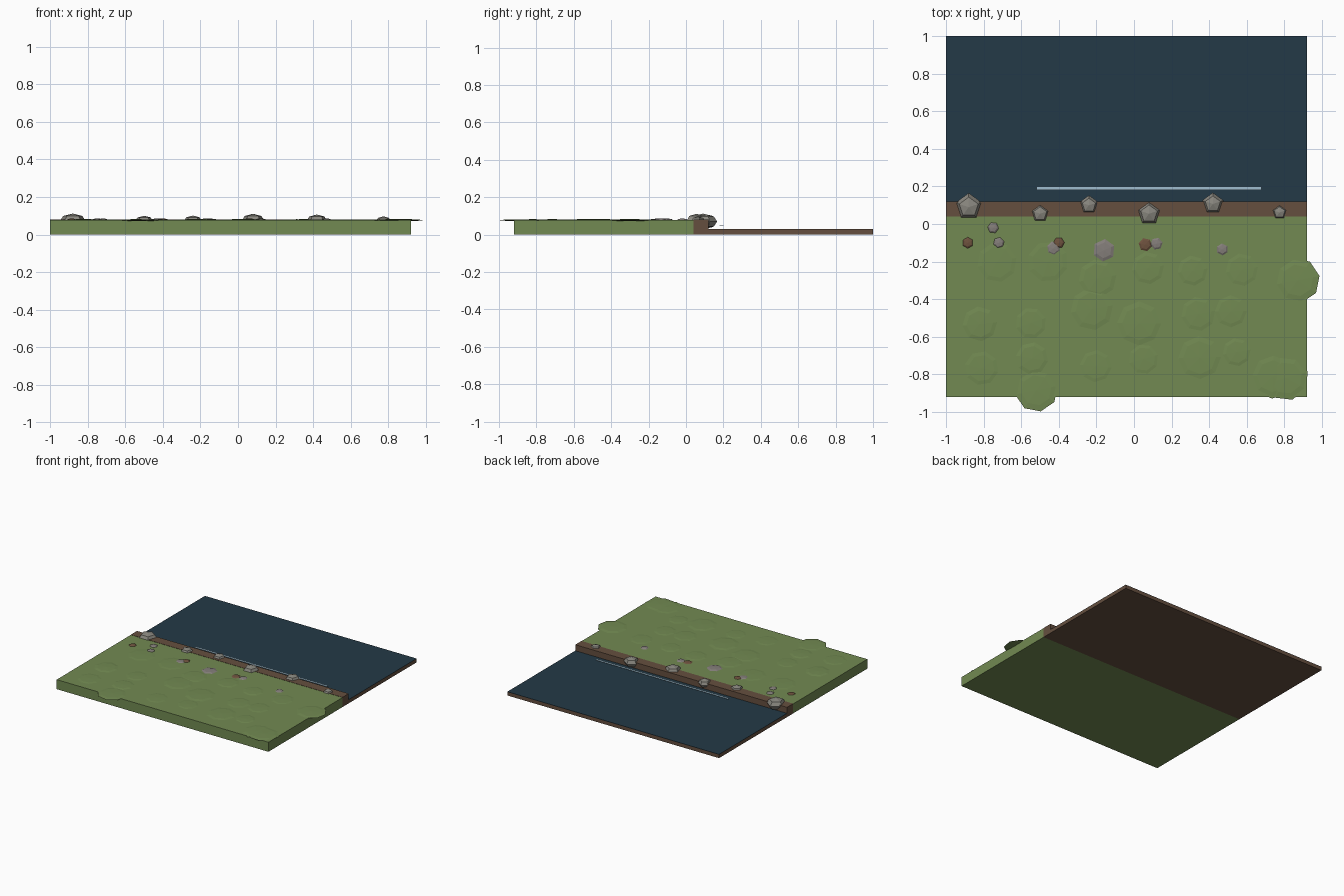
import bpy, bmesh, math, random
from mathutils import Matrix

if "Cube" in bpy.data.objects:
    bpy.data.objects.remove(bpy.data.objects["Cube"])

random.seed(4)


def lin(c):
    c /= 255
    return c / 12.92 if c <= 0.04045 else ((c + 0.055) / 1.055) ** 2.4


def material(name, r, g, b):
    m = bpy.data.materials.new(name)
    m.diffuse_color = (lin(r), lin(g), lin(b), 1)
    m.use_nodes = True
    m.node_tree.nodes["Principled BSDF"].inputs["Base Color"].default_value = m.diffuse_color
    return m


GRASS = material("grass green", 114, 138, 82)
SOIL = material("soil brown", 101, 79, 63)
WATER = material("deep water", 36, 58, 71)
FOAM = material("foam blue", 160, 190, 208)
STONE = material("stone grey", 136, 134, 126)
PEBBLE = material("pebble grey", 132, 126, 122)
CLAY = material("clay brown", 110, 82, 62)


def finish(bm, name, mat):
    bmesh.ops.recalc_face_normals(bm, faces=bm.faces)
    me = bpy.data.meshes.new(name)
    bm.to_mesh(me)
    bm.free()
    me.materials.append(mat)
    ob = bpy.data.objects.new(name, me)
    bpy.context.collection.objects.link(ob)
    return ob


def box(name, lo, hi, mat):
    bm = bmesh.new()
    size = [h - l for l, h in zip(lo, hi)]
    mid = [(h + l) / 2 for l, h in zip(lo, hi)]
    bmesh.ops.create_cube(bm, size=1, matrix=Matrix.Translation(mid) @ Matrix.Diagonal((*size, 1)))
    return finish(bm, name, mat)


def blob(name, x, y, z, r, h, mat, sides, rings, turn):
    # faceted, flattened sphere
    bm = bmesh.new()
    m = (Matrix.Translation((x, y, z)) @ Matrix.Rotation(turn, 4, 'Z')
         @ Matrix.Diagonal((r, r, h, 1)))
    bmesh.ops.create_uvsphere(bm, u_segments=sides, v_segments=rings, radius=1, matrix=m)
    # one corner points towards +y when turn is zero
    top = max((v.co for v in bm.verts if abs(v.co.z - z) < h * 0.1), key=lambda c: (c.x - x))
    ang = math.atan2(top.y - y, top.x - x)
    c = (x, y, z)
    bmesh.ops.rotate(bm, verts=bm.verts, cent=c, matrix=Matrix.Rotation(math.pi / 2 - ang + turn, 3, 'Z'))
    return finish(bm, name, mat)


# Ground, bank and water
box("grass_field", (-1, -0.92, 0), (0.92, 0.04, 0.078), GRASS)
box("soil_bank", (-1, 0.04, 0), (0.92, 0.12, 0.08), SOIL)
box("river_bed", (-1, 0.12, 0), (0.92, 1, 0.029), SOIL)
box("water_surface", (-1, 0.12, 0.029), (0.92, 1, 0.031), WATER)
box("foam_line", (-0.52, 0.18, 0.048), (0.68, 0.2, 0.05), FOAM)

# Stones along the bank: x, y, radius, top height
for i, (x, y, r, t) in enumerate([(-0.88, 0.09, 0.075, 0.112), (-0.5, 0.055, 0.052, 0.1),
                                  (-0.24, 0.1, 0.053, 0.101), (0.08, 0.055, 0.066, 0.111),
                                  (0.42, 0.107, 0.06, 0.107), (0.775, 0.062, 0.043, 0.097)]):
    blob(f"bank_stone_{i}", x, y, 0.07, r, t - 0.07, STONE, 5, 4, 0)

# Flat pebbles in the grass
for i, (x, y, r, m) in enumerate([(-0.885, -0.1, 0.03, CLAY), (-0.75, -0.02, 0.03, PEBBLE),
                                  (-0.72, -0.1, 0.03, PEBBLE), (-0.43, -0.13, 0.038, PEBBLE),
                                  (-0.4, -0.1, 0.03, CLAY), (-0.16, -0.14, 0.06, PEBBLE),
                                  (0.06, -0.11, 0.036, CLAY), (0.12, -0.105, 0.033, PEBBLE),
                                  (0.47, -0.135, 0.032, PEBBLE)]):
    blob(f"pebble_{i}", x, y, 0.078, r, 0.008, m, 6, 4, 0.4 * i)

# Low grass mounds, some hanging over the edges
mounds = [(0.87, -0.3, 0.12), (-0.52, -0.885, 0.115), (0.81, -0.82, 0.12), (0.74, -0.81, 0.12)]
for gx in range(6):
    for gy in range(3):
        mounds.append((-0.78 + gx * 0.27 + random.uniform(-0.06, 0.06),
                       -0.72 + gy * 0.24 + random.uniform(-0.06, 0.06),
                       random.uniform(0.08, 0.13)))
for i, (x, y, r) in enumerate(mounds):
    blob(f"grass_mound_{i}", x, y, 0.077, r, random.uniform(0.004, 0.006), GRASS, 8, 4,
         random.uniform(0, 1))
